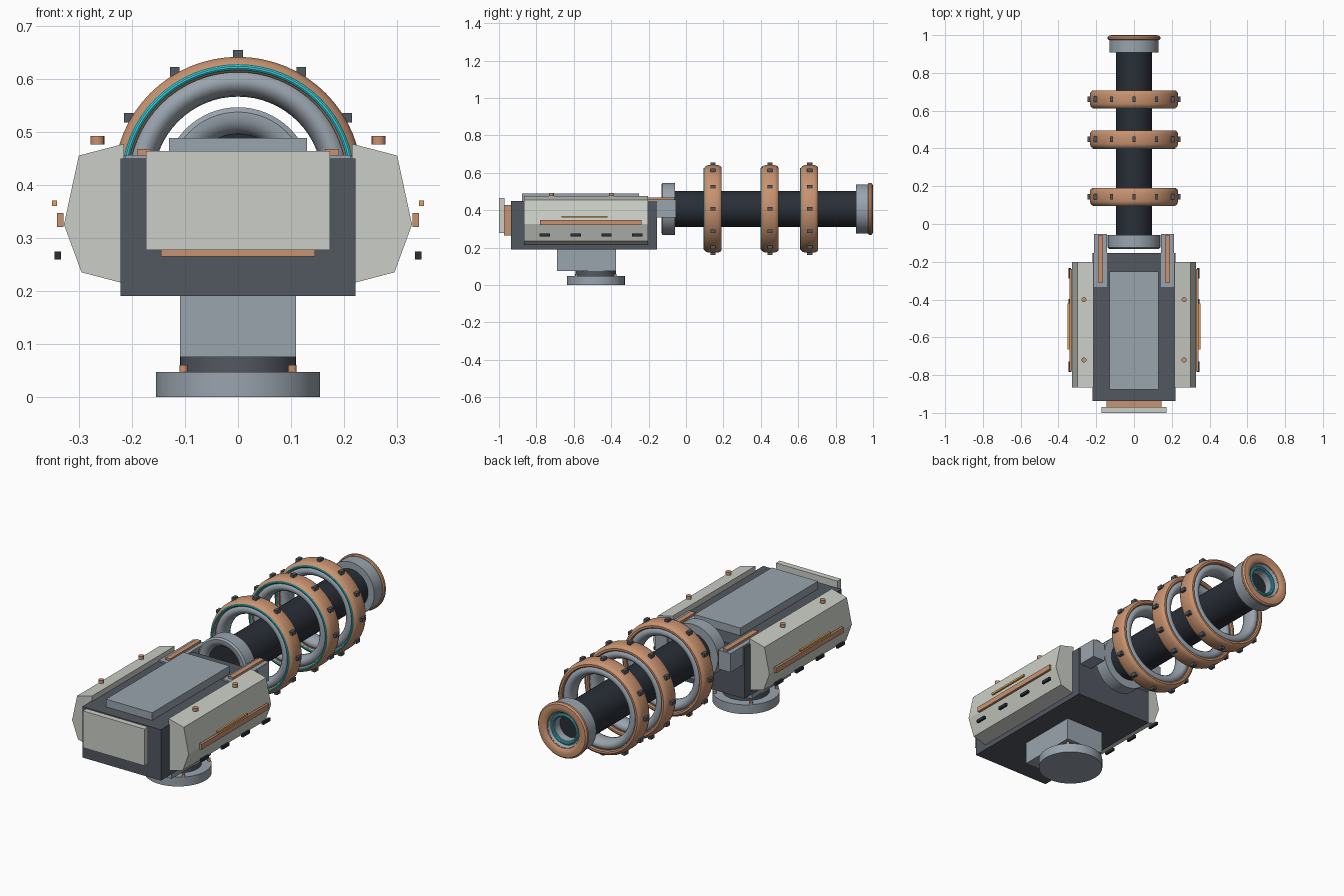
import bpy, bmesh, math
from mathutils import Matrix

if "Cube" in bpy.data.objects:
    bpy.data.objects.remove(bpy.data.objects["Cube"])

AX = 0.407  # height of the barrel axis


def mat(name, r, g, b):
    m = bpy.data.materials.new(name)
    m.diffuse_color = (r, g, b, 1)
    m.use_nodes = True
    m.node_tree.nodes["Principled BSDF"].inputs["Base Color"].default_value = m.diffuse_color
    return m


DARK = mat("dark_steel", 0.085, 0.098, 0.12)
BLACK = mat("barrel_black", 0.022, 0.028, 0.038)
GREY = mat("steel", 0.32, 0.37, 0.42)
PANEL = mat("panel", 0.60, 0.62, 0.57)
COPPER = mat("copper", 0.58, 0.29, 0.16)
GOLD = mat("gold", 0.75, 0.37, 0.09)
CYAN = mat("cyan_glow", 0.04, 0.62, 0.72)


def finish(name, bm, m, smooth=False, bevel=0):
    bmesh.ops.recalc_face_normals(bm, faces=bm.faces)
    me = bpy.data.meshes.new(name)
    bm.to_mesh(me)
    bm.free()
    me.materials.append(m)
    ob = bpy.data.objects.new(name, me)
    bpy.context.collection.objects.link(ob)
    if bevel:
        mod = ob.modifiers.new("bevel", 'BEVEL')
        mod.width, mod.segments = bevel, 1
    if smooth:
        bpy.context.view_layer.objects.active = ob
        bpy.ops.object.select_all(action='DESELECT')
        ob.select_set(True)
        bpy.ops.object.shade_smooth_by_angle(angle=math.radians(35))
    return ob


def box(name, x, y, z, m, bevel=0):
    """Box from (min, max) ranges."""
    bm = bmesh.new()
    c = [sum(r) / 2 for r in (x, y, z)]
    d = [abs(r[1] - r[0]) for r in (x, y, z)]
    bmesh.ops.create_cube(bm, size=1, matrix=Matrix.Translation(c) @ Matrix.Diagonal((*d, 1)))
    return finish(name, bm, m, bevel=bevel)


def lathe(name, profile, m, n=64, closed=True):
    """Spin (radius, y) points round the barrel axis."""
    bm = bmesh.new()
    rings = []
    for i in range(n):
        a = 2 * math.pi * i / n
        rings.append([bm.verts.new((r * math.sin(a), y, AX + r * math.cos(a))) for r, y in profile])
    k = len(profile)
    for i in range(n):
        p, q = rings[i], rings[(i + 1) % n]
        for j in range(k if closed else k - 1):
            bm.faces.new((p[j], p[(j + 1) % k], q[(j + 1) % k], q[j]))
    if not closed:
        bm.faces.new([r[0] for r in rings])
        bm.faces.new([r[-1] for r in rings])
    return finish(name, bm, m, smooth=True)


def oval(r, y, rr, ry, n=16):
    return [(r + rr * math.cos(2 * math.pi * i / n), y + ry * math.sin(2 * math.pi * i / n)) for i in range(n)]


def disc(name, x, y, z0, z1, r, m, n=48, bevel=0):
    bm = bmesh.new()
    bmesh.ops.create_cone(bm, cap_ends=True, segments=n, radius1=r, radius2=r, depth=z1 - z0,
                          matrix=Matrix.Translation((x, y, (z0 + z1) / 2)))
    return finish(name, bm, m, smooth=True, bevel=bevel)


# pedestal
disc("base_disc", 0, -0.482, 0, 0.047, 0.155, GREY, 64)
disc("base_neck", 0, -0.482, 0.045, 0.078, 0.109, DARK)
box("pedestal_block", (-0.109, 0.109), (-0.69, -0.374), (0.075, 0.2), GREY)
for i in range(4):
    a = math.pi / 4 + i * math.pi / 2
    disc("base_bolt", 0.145 * math.cos(a), -0.482 + 0.145 * math.sin(a), 0.045, 0.06, 0.008, COPPER, 12)

# body
box("body", (-0.221, 0.221), (-0.936, -0.154), (0.19, 0.449), DARK)
box("top_plate", (-0.13, 0.13), (-0.876, -0.252), (0.44, 0.488), GREY)
box("front_spacer", (-0.145, 0.145), (-0.972, -0.93), (0.265, 0.427), COPPER)
box("front_plate", (-0.173, 0.173), (-1.0, -0.97), (0.277, 0.464), PANEL)

# both sides: armour, strips, vents, bolts, rear rails
PROFILE = [(0.215, 0.477), (0.30, 0.455), (0.328, 0.325), (0.295, 0.235), (0.215, 0.214)]
for s in (-1, 1):
    bm = bmesh.new()
    ends = [[bm.verts.new((s * x, y, z)) for x, z in PROFILE] for y in (-0.865, -0.202)]
    for e in ends:
        bm.faces.new(e)
    for j in range(5):
        k = (j + 1) % 5
        bm.faces.new((ends[0][j], ends[0][k], ends[1][k], ends[1][j]))
    finish("side_armour", bm, PANEL)
    box("side_strip", (s * 0.329, s * 0.341), (-0.78, -0.237), (0.32, 0.347), COPPER)
    box("side_light", (s * 0.341, s * 0.351), (-0.665, -0.42), (0.36, 0.37), GOLD)
    for i in range(4):
        y = -0.755 + 0.165 * i
        box("side_vent", (s * 0.334, s * 0.346), (y - 0.028, y + 0.028), (0.259, 0.274), BLACK)
    for y in (-0.72, -0.40):
        disc("armour_bolt", s * 0.265, y, 0.476, 0.492, 0.013, COPPER, 16)
    box("rear_rail", (s * 0.144, s * 0.213), (-0.333, -0.054), (0.36, 0.456), GREY)
    box("rail_strip", (s * 0.164, s * 0.19), (-0.31, -0.062), (0.454, 0.467), COPPER)

# barrel, collar and muzzle
lathe("barrel", [(0.096, -0.105), (0.096, 0.93)], BLACK, closed=False)
lathe("rear_collar", [(0.139, -0.125), (0.139, -0.058), (0.09, -0.058), (0.085, -0.085),
                      (0.09, -0.11), (0.1, -0.124), (0.115, -0.132), (0.13, -0.132)], GREY)
lathe("muzzle", [(0.131, 0.908), (0.131, 0.976), (0.088, 0.985), (0.08, 0.972), (0.062, 0.966),
                 (0.058, 0.935), (0.058, 0.908)], GREY)
lathe("muzzle_flange", [(0.134, 0.974), (0.139, 0.979), (0.139, 0.99), (0.132, 0.998), (0.115, 1.0),
                        (0.1, 0.998), (0.09, 0.99), (0.088, 0.974)], COPPER)
lathe("muzzle_glow", oval(0.07, 0.973, 0.007, 0.007, 10), CYAN)

# three coil rings with bolts round the rim
for y in (0.145, 0.449, 0.661):
    lathe("coil_core", oval(0.187, y, 0.028, 0.044), GREY)
    lathe("coil_band", [(0.205, y - 0.04), (0.21, y - 0.046), (0.22, y - 0.046), (0.229, y - 0.039),
                        (0.234, y - 0.025), (0.234, y + 0.025), (0.229, y + 0.039), (0.22, y + 0.046),
                        (0.21, y + 0.046), (0.205, y + 0.04)], COPPER)
    lathe("coil_glow", oval(0.2145, y - 0.045, 0.006, 0.006, 10), CYAN)
    for i in range(12):
        a = i * math.pi / 6
        x, z = 0.238 * math.sin(a), AX + 0.238 * math.cos(a)
        box("coil_bolt", (x - 0.009, x + 0.009), (y - 0.014, y + 0.014), (z - 0.009, z + 0.009), DARK)
